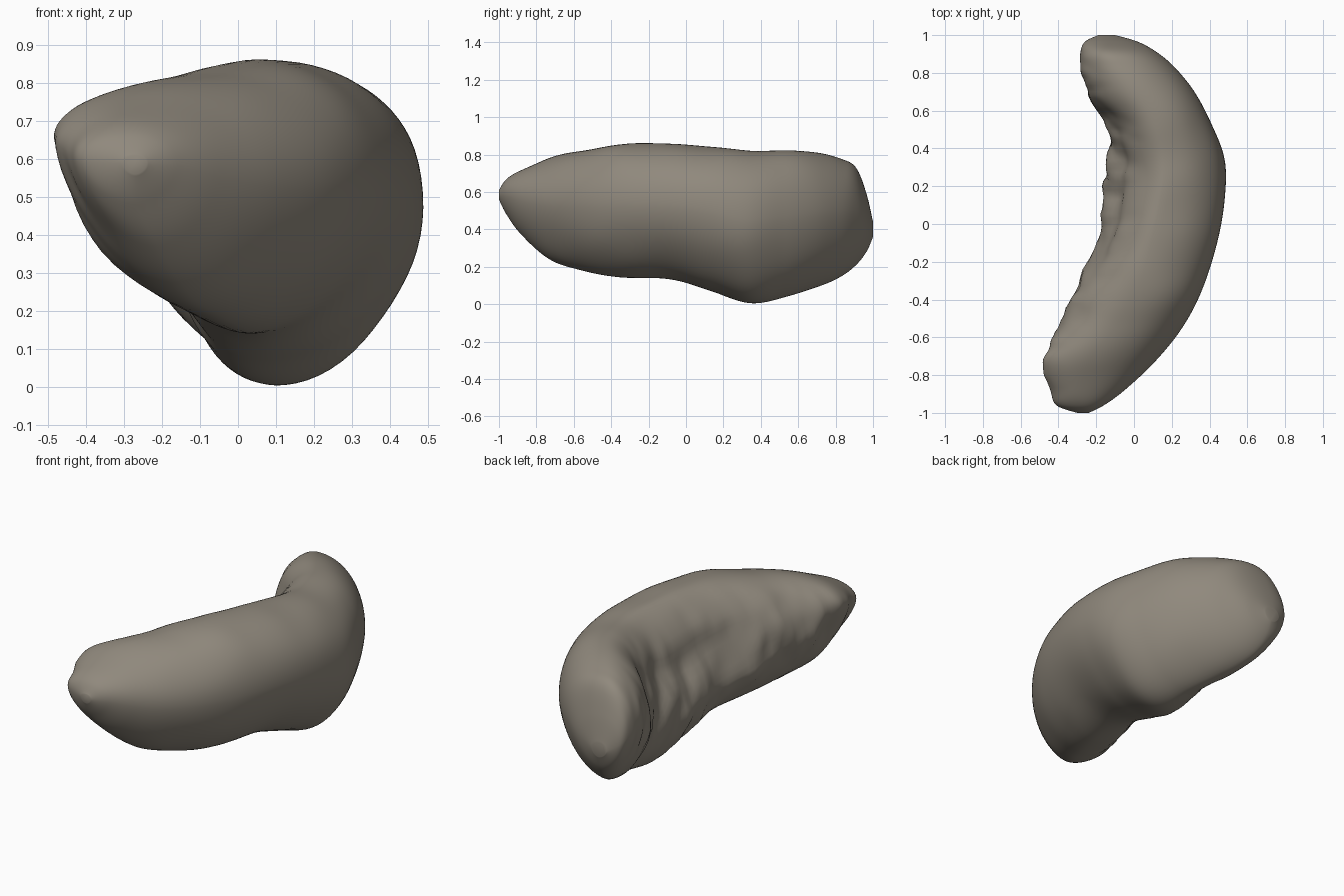
import bpy, bmesh, math
from mathutils import Vector, noise

cube = bpy.data.objects.get("Cube")
if cube:
    bpy.data.objects.remove(cube)

SIDES, STEPS = 72, 9

# Body stations: y, inner x, outer x, bottom z, top z, bottom x, top x, inner z
STATIONS = [
    (-1, -.30, -.24, .56, .61, -.27, -.27, .59),
    (-.96, -.41, -.16, .48, .67, -.27, -.28, .6),
    (-.88, -.44, -.05, .37, .72, -.22, -.28, .61),
    (-.73, -.47, .11, .24, .78, -.14, -.24, .65),
    (-.55, -.40, .255, .18, .825, -.05, -.1, .56),
    (-.35, -.31, .36, .15, .855, .02, .02, .48),
    (-.1, -.19, .44, .14, .86, .06, .09, .38),
    (.13, -.16, .48, .07, .84, .08, .14, .34),
    (.34, -.14, .48, .0, .82, .1, .16, .34),
    (.53, -.15, .41, .04, .82, .08, .12, .4),
    (.7, -.25, .32, .09, .81, .0, .03, .47),
    (.83, -.28, .215, .15, .78, -.07, -.06, .5),
    (.91, -.28, .12, .21, .73, -.11, -.11, .49),
    (.965, -.26, .02, .28, .59, -.13, -.14, .45),
    (1, -.19, -.1, .36, .44, -.14, -.15, .4),
]


def spline(a, b, c, d, t):
    """Smooth blend from b to c."""
    return [q + t / 2 * (r - p + t * (2 * p - 5 * q + 4 * r - s + t * (3 * (q - r) + s - p)))
            for p, q, r, s in zip(a, b, c, d)]


def ring(station):
    """Lopsided section: round outside, slanted inside, keeled below."""
    y, inner, outer, low, high, low_x, high_x, inner_z = station
    outer_z = low + (high - low) * .56
    middle = math.exp(-((y - .2) / .3) ** 2)
    points = []
    for i in range(SIDES):
        a = math.tau * i / SIDES
        c, s = math.cos(a), math.sin(a)
        if s > 0:
            power = .95 if c > 0 else .95 + .3 * middle
        else:
            power = 1.13 if c > 0 else 1.17 - .25 * middle
        u, v = abs(c) ** power, abs(s) ** power
        side_x, side_z = (outer, outer_z) if c > 0 else (inner, inner_z)
        end_x, end_z = (high_x, high) if s > 0 else (low_x, low)
        p = Vector((end_x + (side_x - end_x) * u, y, side_z + (end_z - side_z) * v))
        # Crumpled folds along the hollow side
        fold = max(0, -c) ** 2 * min(1, 3 * (1 - abs(y)))
        wave = noise.noise(Vector((p.x * 3, y * 9, p.z * 4)))
        fine = noise.noise(Vector((p.x * 8, y * 18, p.z * 8 + 5)))
        p.x += fold * (.03 * wave + .015 * fine)
        # Groove under the upper lip
        p.x += .035 * middle * math.exp(-((a - 2.6) / .18) ** 2)
        # Gentle unevenness all over
        p.z += .01 * noise.noise(p * 4) * min(1, 4 * (1 - abs(y)))
        points.append(p)
    return points


# Loft the body
rows = []
last = len(STATIONS) - 1
for k in range(last):
    four = [STATIONS[min(max(k + j, 0), last)] for j in (-1, 0, 1, 2)]
    rows += [spline(*four, t / STEPS) for t in range(STEPS)]
rows.append(STATIONS[last])

bm = bmesh.new()
rings = [[bm.verts.new(p) for p in ring(r)] for r in rows]
for a, b in zip(rings, rings[1:]):
    for i in range(SIDES):
        j = (i + 1) % SIDES
        bm.faces.new((a[i], a[j], b[j], b[i]))
bm.faces.new(rings[0])
bm.faces.new(rings[-1])
bmesh.ops.recalc_face_normals(bm, faces=bm.faces)
mesh = bpy.data.meshes.new("curved_body")
bm.to_mesh(mesh)
bm.free()
body = bpy.data.objects.new("curved_body", mesh)
bpy.context.collection.objects.link(body)

# Warm grey skin
skin = bpy.data.materials.new("warm_grey")
skin.use_nodes = True
color = (.28, .25, .205, 1)
skin.diffuse_color = color
skin.node_tree.nodes["Principled BSDF"].inputs["Base Color"].default_value = color
mesh.materials.append(skin)

bpy.ops.object.select_all(action='DESELECT')
body.select_set(True)
bpy.context.view_layer.objects.active = body
bpy.ops.object.shade_smooth_by_angle(angle=math.radians(60))
